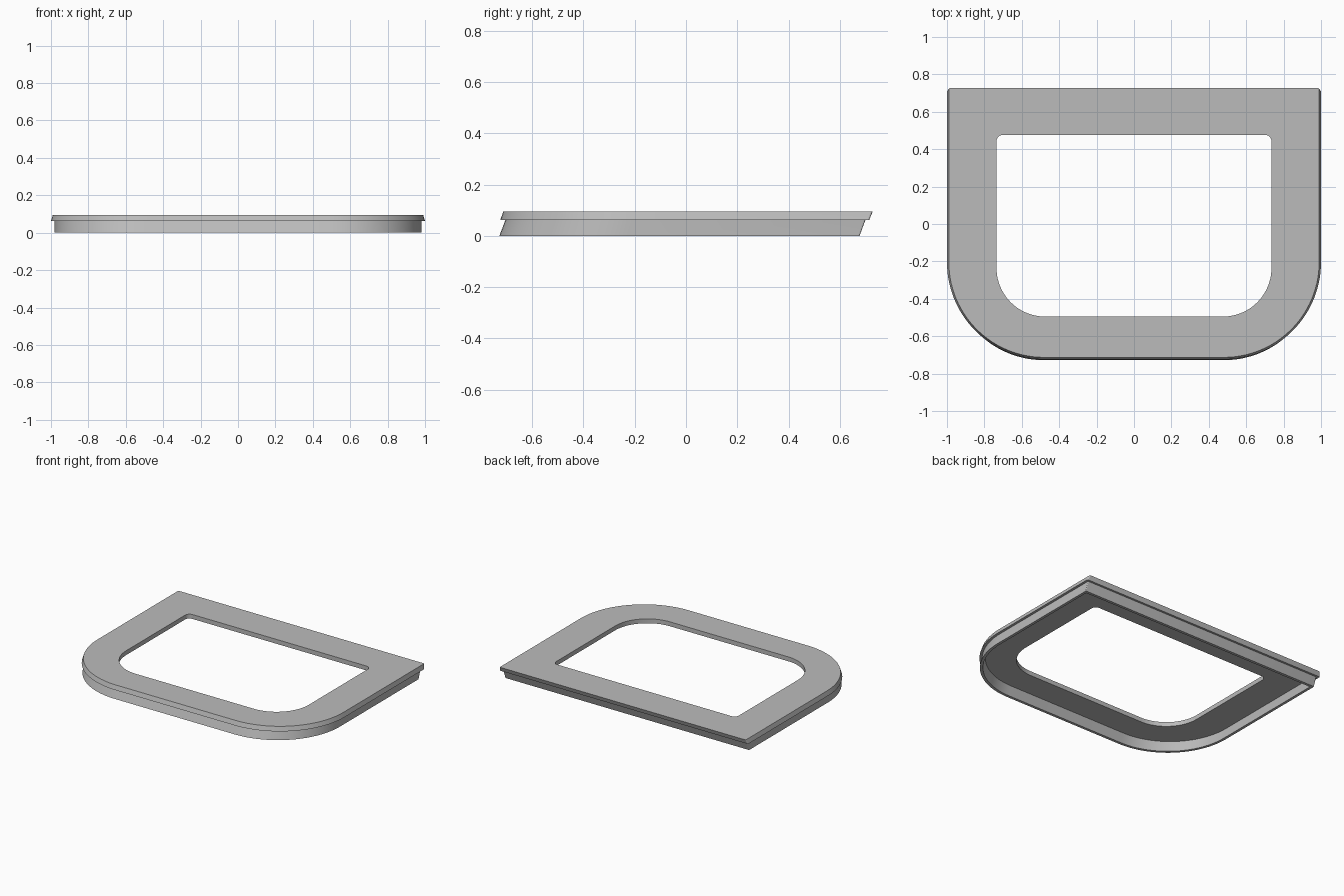
import bpy
import bmesh
from math import cos, sin, pi, radians

cube = bpy.data.objects.get("Cube")
if cube:
    bpy.data.objects.remove(cube, do_unlink=True)

grey = bpy.data.materials.new("plain grey")
grey.use_nodes = True
grey.diffuse_color = (0.5, 0.5, 0.5, 1)
grey.node_tree.nodes["Principled BSDF"].inputs["Base Color"].default_value = (0.5, 0.5, 0.5, 1)


def outline(half, front, back, r_front, r_back, z):
    """Counter-clockwise rectangle with separate front and back corner radii."""
    corners = [
        (half - r_back, back - r_back, r_back, 0, 6),
        (-half + r_back, back - r_back, r_back, pi / 2, 6),
        (-half + r_front, front + r_front, r_front, pi, 28),
        (half - r_front, front + r_front, r_front, 3 * pi / 2, 28),
    ]
    return [(cx + r * cos(a + pi / 2 * i / n), cy + r * sin(a + pi / 2 * i / n), z)
            for cx, cy, r, a, n in corners for i in range(n + 1)]


def ring(name, outlines):
    """Closed band through the outlines, the last joined back to the first."""
    bm = bmesh.new()
    loops = [[bm.verts.new(p) for p in o] for o in outlines]
    for k, low in enumerate(loops):
        high = loops[(k + 1) % len(loops)]
        for i in range(len(low)):
            j = (i + 1) % len(low)
            bm.faces.new((low[i], low[j], high[j], high[i]))
    bmesh.ops.recalc_face_normals(bm, faces=bm.faces)
    mesh = bpy.data.meshes.new(name)
    bm.to_mesh(mesh)
    bm.free()
    mesh.materials.append(grey)
    obj = bpy.data.objects.new(name, mesh)
    bpy.context.collection.objects.link(obj)
    bpy.ops.object.select_all(action='DESELECT')
    obj.select_set(True)
    bpy.context.view_layer.objects.active = obj
    bpy.ops.object.shade_smooth_by_angle(angle=radians(30))


base, seat, top = 0.0, 0.063, 0.095
wall = 0.02

# Flat frame plate with a leaning, slightly tapered rim and an upright opening
hole = (0.735, -0.495, 0.477, 0.26, 0.035)
ring("frame_plate", [
    outline(1.0, -0.724, 0.715, 0.52, 0.008, seat),
    outline(0.99, -0.713, 0.728, 0.51, 0.008, top),
    outline(*hole, top),
    outline(*hole, seat),
])

# Thin leaning skirt under the plate, open in the middle
ring("skirt_wall", [
    outline(0.982, -0.728, 0.677, 0.5, 0.006, base),
    outline(0.982, -0.704, 0.7, 0.5, 0.006, seat),
    outline(0.982 - wall, -0.704 + wall, 0.7 - wall, 0.5 - wall, 0.006, seat),
    outline(0.982 - wall, -0.728 + wall, 0.677 - wall, 0.5 - wall, 0.006, base),
])
